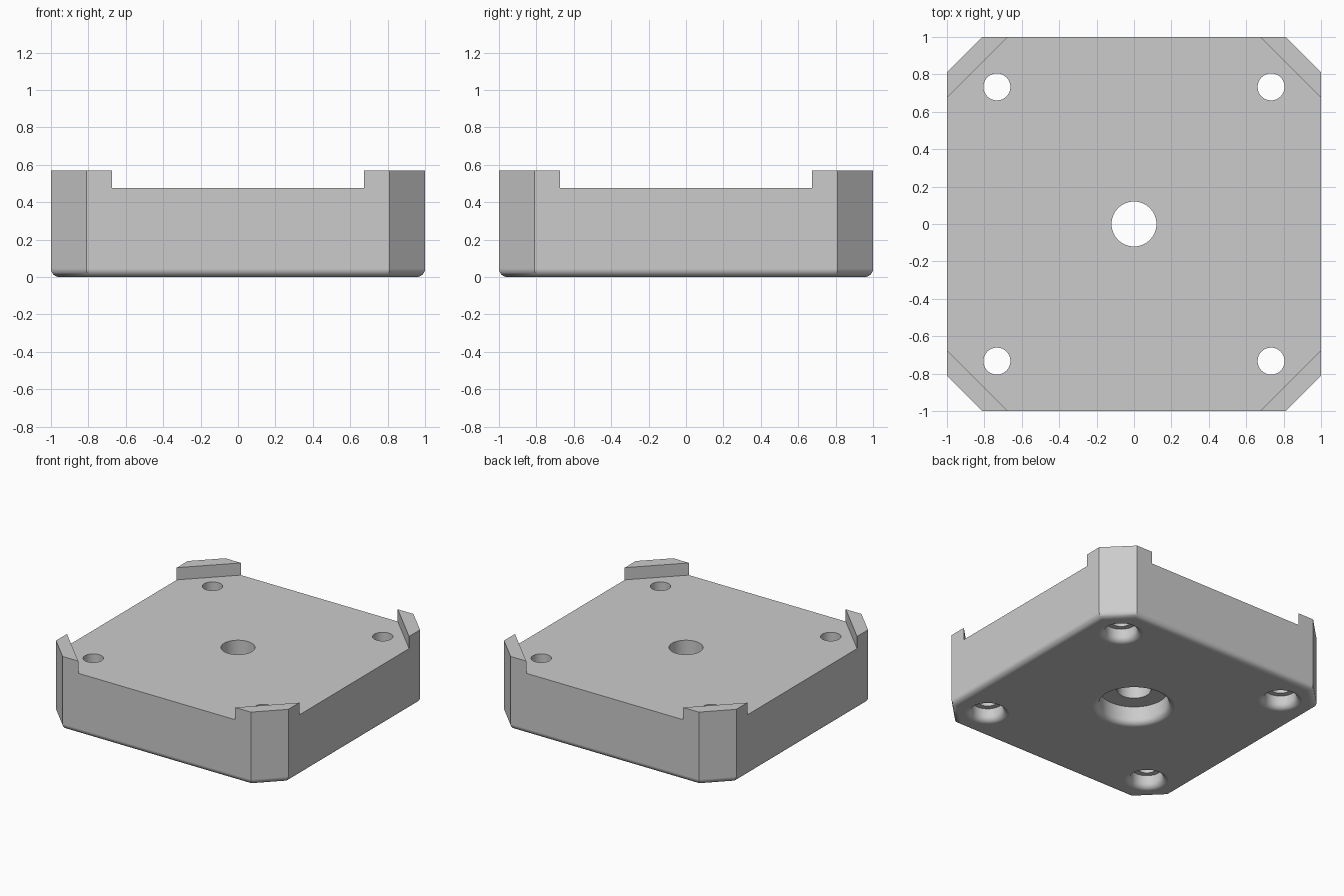
import bpy, bmesh, math

if "Cube" in bpy.data.objects:
    bpy.data.objects.remove(bpy.data.objects["Cube"], do_unlink=True)

FILLET = 0.045
STEPS = 6

# Single grey material
grey = bpy.data.materials.new("light grey")
grey.use_nodes = True
grey.diffuse_color = (0.6, 0.6, 0.6, 1)
grey.node_tree.nodes["Principled BSDF"].inputs["Base Color"].default_value = (0.6, 0.6, 0.6, 1)


def octagon(half, diagonal, z):
    """Square of the given half size, corners cut where |x| + |y| = diagonal."""
    k = diagonal - half
    pts = []
    for i in range(4):
        c, s = round(math.cos(i * math.pi / 2)), round(math.sin(i * math.pi / 2))
        for x, y in ((half, -k), (half, k)):
            pts.append((c * x - s * y, s * x + c * y, z))
    return pts


def circle(radius, z, x=0, y=0, sides=64):
    return [(x + radius * math.cos(2 * math.pi * i / sides),
             y + radius * math.sin(2 * math.pi * i / sides), z) for i in range(sides)]


def loft(name, rings):
    """Closed solid through stacked rings of points."""
    bm = bmesh.new()
    loops = [[bm.verts.new(p) for p in ring] for ring in rings]
    n = len(loops[0])
    for low, high in zip(loops, loops[1:]):
        for i in range(n):
            j = (i + 1) % n
            bm.faces.new((low[i], low[j], high[j], high[i]))
    bm.faces.new(loops[0][::-1])
    bm.faces.new(loops[-1])
    bmesh.ops.recalc_face_normals(bm, faces=bm.faces)
    mesh = bpy.data.meshes.new(name)
    bm.to_mesh(mesh)
    bm.free()
    mesh.materials.append(grey)
    obj = bpy.data.objects.new(name, mesh)
    bpy.context.collection.objects.link(obj)
    return obj


def quarter_arc():
    """(inset, height) pairs of the rounded bottom edge, from floor to wall."""
    for i in range(STEPS + 1):
        a = i / STEPS * math.pi / 2
        yield FILLET * (1 - math.sin(a)), FILLET * (1 - math.cos(a))


def cut(body, cutter):
    cutter.hide_render = True
    mod = body.modifiers.new("cut", "BOOLEAN")
    mod.operation = "DIFFERENCE"
    mod.solver = "EXACT"
    mod.object = cutter
    bpy.context.view_layer.objects.active = body
    bpy.ops.object.modifier_apply(modifier=mod.name)
    bpy.data.objects.remove(cutter, do_unlink=True)


def hole_cutter(x, y, top_radius, bore_radius, depth):
    """Through hole with a round-edged counterbore underneath."""
    profile = [(bore_radius + FILLET, -0.1)]
    profile += [(bore_radius + t, z) for t, z in quarter_arc()]
    profile += [(bore_radius, depth), (top_radius, depth), (top_radius, 0.8)]
    return loft("hole_cutter", [circle(r, z, x, y) for r, z in profile])


# Body with chamfered corners and rounded bottom edge
rings = [octagon(1 - t, 1.81 - t * math.sqrt(2), z) for t, z in quarter_arc()]
rings.append(octagon(1, 1.81, 0.57))
body = loft("base_block", rings)

# Lower the top deck, leaving a raised lip at each corner
cut(body, loft("deck_cutter", [octagon(1.1, 1.675, 0.475), octagon(1.1, 1.675, 0.8)]))

# Centre hole and four corner holes
cut(body, hole_cutter(0, 0, 0.12, 0.245, 0.14))
for sx in (-1, 1):
    for sy in (-1, 1):
        cut(body, hole_cutter(sx * 0.733, sy * 0.733, 0.072, 0.112, 0.1))

# Smooth rounded edges, keep flat faces flat
bpy.ops.object.select_all(action="DESELECT")
body.select_set(True)
bpy.context.view_layer.objects.active = body
bpy.ops.object.shade_smooth_by_angle(angle=math.radians(30))
weighted = body.modifiers.new("weighted normals", "WEIGHTED_NORMAL")
weighted.keep_sharp = True
